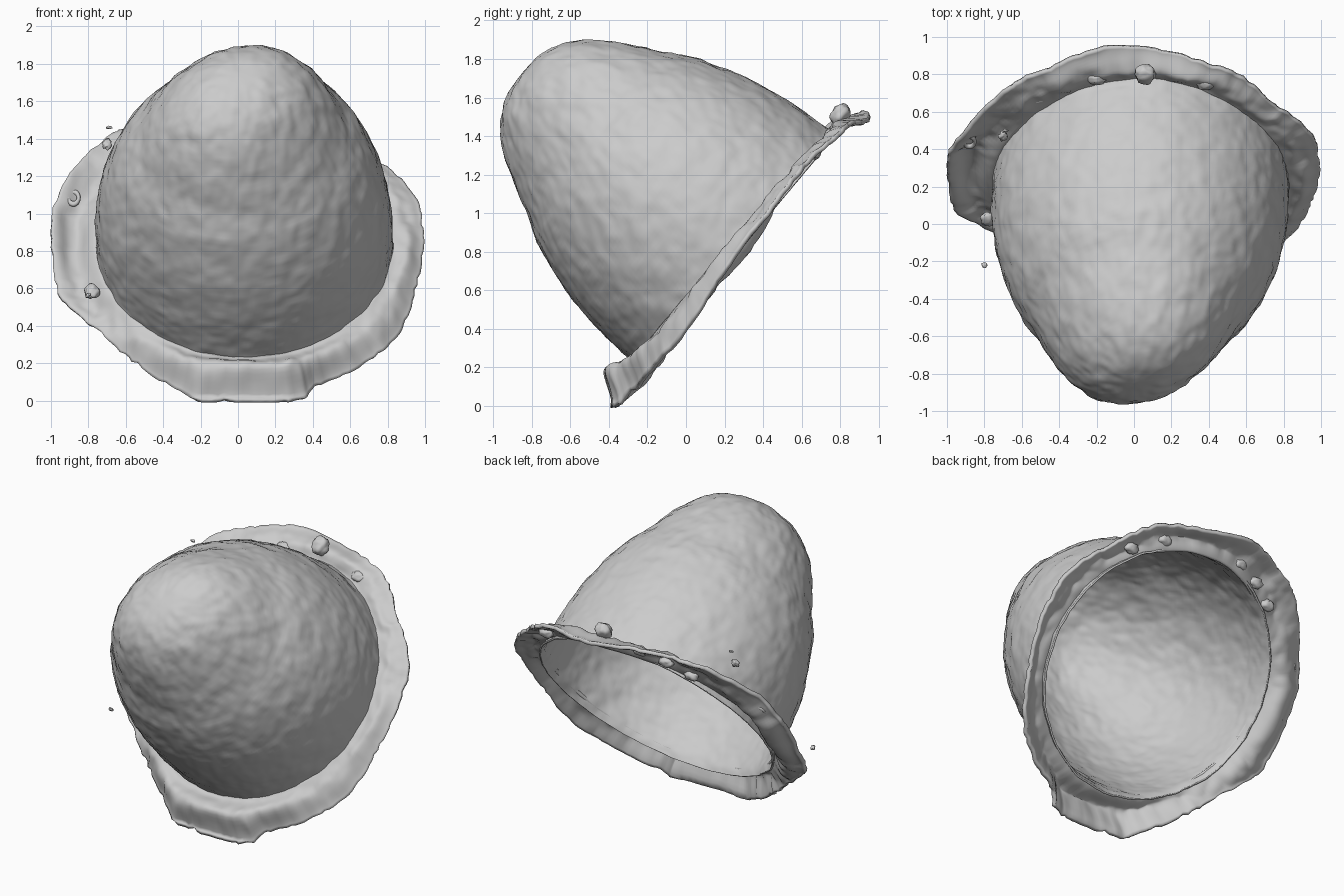
import bpy, bmesh, math, random
from mathutils import Vector, noise

random.seed(4)
cube = bpy.data.objects.get("Cube")
if cube:
    bpy.data.objects.remove(cube, do_unlink=True)

clay = bpy.data.materials.new("pale_grey_clay")
clay.use_nodes = True
GREY = (0.6, 0.6, 0.6, 1)
clay.diffuse_color = GREY
bsdf = clay.node_tree.nodes["Principled BSDF"]
bsdf.inputs["Base Color"].default_value = GREY
bsdf.inputs["Roughness"].default_value = 0.8

# Tilted frame of the opening: u sideways, v up the rim, h along the dome axis
CENTRE = Vector((0, 0.23, 0.83))
U = Vector((1, 0, 0))
V = Vector((0, 0.64, 0.768))
N = Vector((0, -0.768, 0.64))
SEG = 240


def place(u, v, h):
    return CENTRE + U * u + V * v + N * h


def spline(pts, t, closed=False):
    """Catmull-Rom through points, t from 0 to 1."""
    n = len(pts)
    spans = n if closed else n - 1
    s = t * spans
    i = min(int(s), spans - 1)
    f = s - i
    pick = (lambda k: pts[k % n]) if closed else (lambda k: pts[max(0, min(n - 1, k))])
    a, b, c, d = (Vector(pick(i + k)) for k in (-1, 0, 1, 2))
    return 0.5 * (2 * b + (c - a) * f + (2 * a - 5 * b + 4 * c - d) * f * f
                  + (3 * b - a - 3 * c + d) * f ** 3)


def finish(name, bm, thickness=0):
    bmesh.ops.remove_doubles(bm, verts=bm.verts, dist=0.0005)
    me = bpy.data.meshes.new(name)
    bm.to_mesh(me)
    bm.free()
    me.materials.append(clay)
    ob = bpy.data.objects.new(name, me)
    bpy.context.collection.objects.link(ob)
    for p in me.polygons:
        p.use_smooth = True
    if thickness:
        mod = ob.modifiers.new("thickness", 'SOLIDIFY')
        mod.thickness = thickness
        mod.offset = -1
    return ob


def lofted(name, rows, point, thickness, flip=False):
    """Closed rings of points joined into a skin."""
    bm = bmesh.new()
    grid = [[bm.verts.new(point(r / rows, math.tau * s / SEG)) for s in range(SEG)]
            for r in range(rows + 1)]
    for r in range(rows):
        for s in range(SEG):
            e = (s + 1) % SEG
            quad = [grid[r][s], grid[r][e], grid[r + 1][e], grid[r + 1][s]]
            bm.faces.new(quad[::-1] if flip else quad)
    return finish(name, bm, thickness)


# Dome: rounded hollow cone with a slightly skewed tip and a pitted skin
PROFILE = [(0.805, -0.05), (0.79, 0.01), (0.783, 0.13), (0.77, 0.26), (0.742, 0.43),
           (0.695, 0.6), (0.625, 0.78), (0.54, 0.93), (0.44, 1.12), (0.315, 1.29),
           (0.16, 1.385), (0, 1.405)]


def dome_point(t, a):
    r, h = spline(PROFILE, t)
    k = max(0, h / 1.4)
    v = r * math.sin(a)
    u = 0.035 - 0.025 * k + r * math.cos(a) * (1 + 0.15 * k * (1 - k)) + 0.25 * v * k ** 3
    p = place(u, v, h)
    out = (U * math.cos(a) + V * math.sin(a)) * min(1, r * 3) + N * k
    bump = 0.007 * noise.noise(p * 9) + 0.005 * noise.noise(p * 20)
    return p + out * bump * min(1, r * 8)


lofted("dome_shell", 90, dome_point, 0.012)

# Brim: irregular flange, outline in the opening plane, counter-clockwise from +x
OUTLINE = [(1, 0.06), (0.97, 0.31), (0.86, 0.5), (0.75, 0.61), (0.6, 0.79), (0.4, 0.9),
           (0.1, 0.965), (-0.2, 0.99), (-0.5, 0.88), (-0.66, 0.79), (-0.82, 0.6),
           (-0.96, 0.34), (-1, 0.16), (-0.98, -0.24), (-0.9, -0.39), (-0.75, -0.54),
           (-0.58, -0.72), (-0.31, -0.95), (-0.2, -1.03), (0.1, -1.04), (0.33, -1.03),
           (0.42, -0.92), (0.65, -0.78), (0.85, -0.57), (0.95, -0.28)]
# Height of the outer edge every thirty degrees
EDGE = [-0.04, -0.02, -0.05, -0.12, -0.03, 0.04, -0.01, -0.07, -0.1, -0.06, -0.09, -0.09]


def brim_point(t, a):
    outer = spline(OUTLINE, a / math.tau, closed=True)
    d = (outer - Vector((0.035, 0))).normalized()
    inner = Vector((0.035, 0)) + d * 0.785
    p = inner.lerp(outer, t)
    turn = math.atan2(d.y, d.x) % math.tau / math.tau
    edge = spline([(e, 0) for e in EDGE], turn, closed=True).x
    low = max(0, -d.y) ** 6
    high = max(0, d.y) ** 4
    left = max(0, -d.x) ** 4
    # raised roll on the low side, valley on the right side, drooping edge elsewhere
    start = 0.015 - 0.06 * high
    h = start + (edge - start) * t ** 1.2
    h += (0.02 + 0.09 * low + 0.03 * high - 0.09 * left) * math.sin(math.pi * t) ** 2
    wave = noise.noise(Vector((p.x * 6, p.y * 6, 2)))
    fine = noise.noise(Vector((p.x * 16, p.y * 16, 5)))
    h += math.sin(math.pi * min(t, 0.8)) * (0.025 * wave + 0.014 * fine)
    p = p - d * t * 0.025 * abs(noise.noise(Vector((d.x * 14, d.y * 14, 3))))
    q = place(p.x, p.y, h)
    q.z = max(q.z, 0.014)
    return q


lofted("brim_flange", 16, brim_point, 0.024, flip=True)


# Small lumps and loose crumbs around the brim
def lump(name, loc, size, rough=0.25):
    bm = bmesh.new()
    bmesh.ops.create_icosphere(bm, subdivisions=3, radius=1)
    shift = Vector((random.random() * 9, 0, 0))
    for vert in bm.verts:
        c = vert.co * (1 + rough * noise.noise(vert.co * 2 + shift))
        vert.co = Vector(loc) + U * c.x * size[0] + V * c.y * size[1] + N * c.z * size[2]
    return finish(name, bm)


lump("top_lobe", place(0.06, 0.89, 0.0), (0.055, 0.06, 0.045))
for i, ang in enumerate((50, 66, 106, 118, 130)):
    a = math.radians(ang)
    lump(f"upper_bump_{i + 1}", place(0.035 + 0.85 * math.cos(a), 0.85 * math.sin(a), -0.03),
         (0.05, 0.035, 0.03))
lump("right_lump", place(-0.78, -0.32, 0.0), (0.04, 0.045, 0.03))
lump("loose_crumb_large", (-0.70, 0.47, 1.37), (0.022, 0.03, 0.02), 0.5)
lump("loose_crumb_small", (-0.69, 0.50, 1.46), (0.015, 0.008, 0.008), 0.5)
lump("loose_flake", (-0.80, -0.22, 0.56), (0.015, 0.01, 0.015), 0.5)

# Little ring-shaped blister on the right of the brim
bpy.ops.mesh.primitive_torus_add(major_radius=0.035, minor_radius=0.013, major_segments=24,
                                 minor_segments=10, location=place(-0.88, 0.33, 0.0))
ring = bpy.context.object
ring.name = "brim_blister"
ring.rotation_mode = 'QUATERNION'
ring.rotation_quaternion = N.to_track_quat('Z', 'Y')
ring.scale = (0.8, 1.2, 1)
ring.data.materials.append(clay)
bpy.ops.object.shade_smooth()
